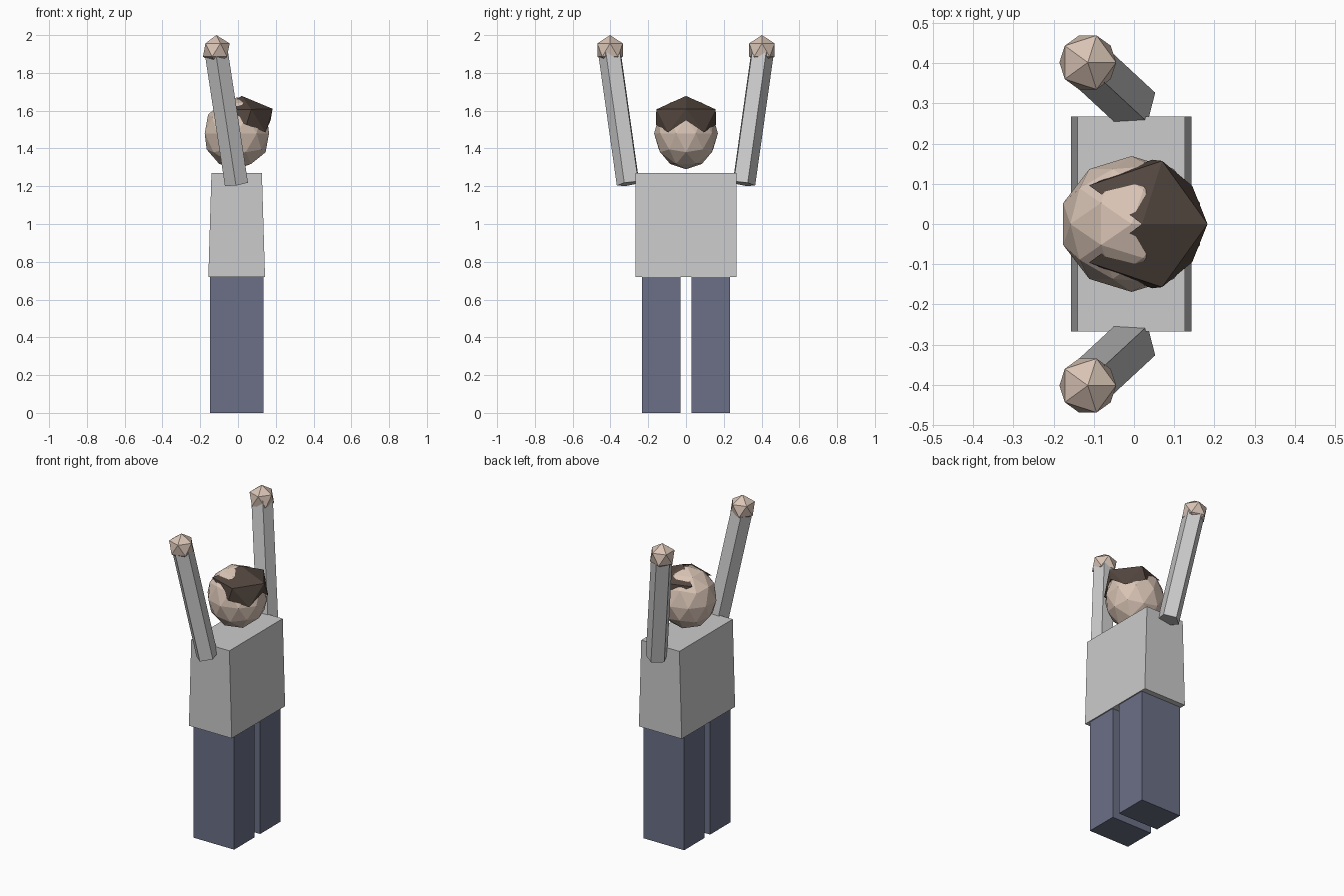
import bpy
import bmesh
import math
from mathutils import Matrix, Vector

cube = bpy.data.objects.get("Cube")
if cube:
    bpy.data.objects.remove(cube, do_unlink=True)


def material(name, r, g, b):
    m = bpy.data.materials.new(name)
    m.use_nodes = True
    m.diffuse_color = (r, g, b, 1)
    m.node_tree.nodes["Principled BSDF"].inputs["Base Color"].default_value = (r, g, b, 1)
    return m


skin = material("skin", 0.69, 0.55, 0.46)
shirt = material("grey_shirt", 0.6, 0.6, 0.6)
trousers = material("blue_trousers", 0.145, 0.16, 0.24)
brown = material("brown_hair", 0.085, 0.06, 0.048)


def finish(name, bm, mat, side=1):
    """Turn a bmesh into an object; side -1 mirrors it across y."""
    if side < 0:
        bmesh.ops.scale(bm, vec=(1, -1, 1), verts=bm.verts)
        bmesh.ops.reverse_faces(bm, faces=bm.faces)
    mesh = bpy.data.meshes.new(name)
    bm.to_mesh(mesh)
    bm.free()
    mesh.materials.append(mat)
    obj = bpy.data.objects.new(name, mesh)
    bpy.context.collection.objects.link(obj)
    return obj


def box(size, centre):
    bm = bmesh.new()
    bmesh.ops.create_cube(bm, size=1)
    bmesh.ops.scale(bm, vec=size, verts=bm.verts)
    bmesh.ops.translate(bm, vec=centre, verts=bm.verts)
    return bm


def ball(subdivisions, radii, centre):
    bm = bmesh.new()
    bmesh.ops.create_icosphere(bm, subdivisions=subdivisions, radius=1)
    bmesh.ops.scale(bm, vec=radii, verts=bm.verts)
    bmesh.ops.translate(bm, vec=centre, verts=bm.verts)
    return bm


def rod(start, end, radius, sides, turn):
    start, end = Vector(start), Vector(end)
    axis = end - start
    bm = bmesh.new()
    bmesh.ops.create_cone(bm, cap_ends=True, segments=sides, radius1=radius,
                          radius2=radius, depth=axis.length)
    tilt = Vector((0, 0, 1)).rotation_difference(axis).to_matrix().to_4x4()
    place = Matrix.Translation((start + end) / 2) @ tilt @ Matrix.Rotation(turn, 4, "Z")
    bmesh.ops.transform(bm, matrix=place, verts=bm.verts)
    return bm


# Torso, slightly narrower at the shoulders
torso = box((0.30, 0.534, 0.55), (-0.007, 0, 0.995))
for v in torso.verts:
    if v.co.z > 1:
        v.co.x = -0.007 + (v.co.x + 0.007) * 0.89
finish("torso", torso, shirt)

# Paired legs, arms and hands
for label, side in (("back", 1), ("front", -1)):
    finish(label + "_leg", box((0.285, 0.204, 0.72), (-0.007, 0.13, 0.36)), trousers, side)
    hand = (-0.115, 0.402, 1.921)
    finish(label + "_arm", rod((-0.007, 0.302, 1.213), hand, 0.065, 5, math.radians(4)),
           shirt, side)
    finish(label + "_hand", ball(1, (0.079, 0.079, 0.079), hand), skin, side)

# Head
finish("head", ball(2, (0.179, 0.169, 0.19), (-0.006, 0, 1.48)), skin)

# Hair: a faceted cap, one half modelled and mirrored
points = {
    "crown": (0.02, 0, 1.678),
    "peak": (0.183, 0, 1.61),
    "parting": (0.173, 0, 1.55),
    "side": (0.07, 0.157, 1.607),
    "tip": (0.145, 0.095, 1.485),
    "ear": (0.045, 0.16, 1.525),
    "temple": (-0.112, 0.096, 1.606),
}
facets = ["crown peak side", "peak tip side", "side tip ear",
          "peak parting tip", "crown side temple", "side ear temple"]
bm = bmesh.new()
verts = {k: bm.verts.new(p) for k, p in points.items()}
for facet in facets:
    bm.faces.new([verts[k] for k in facet.split()])
hair = finish("hair", bm, brown)
mirror = hair.modifiers.new("mirror", "MIRROR")
mirror.use_axis = (False, True, False)
